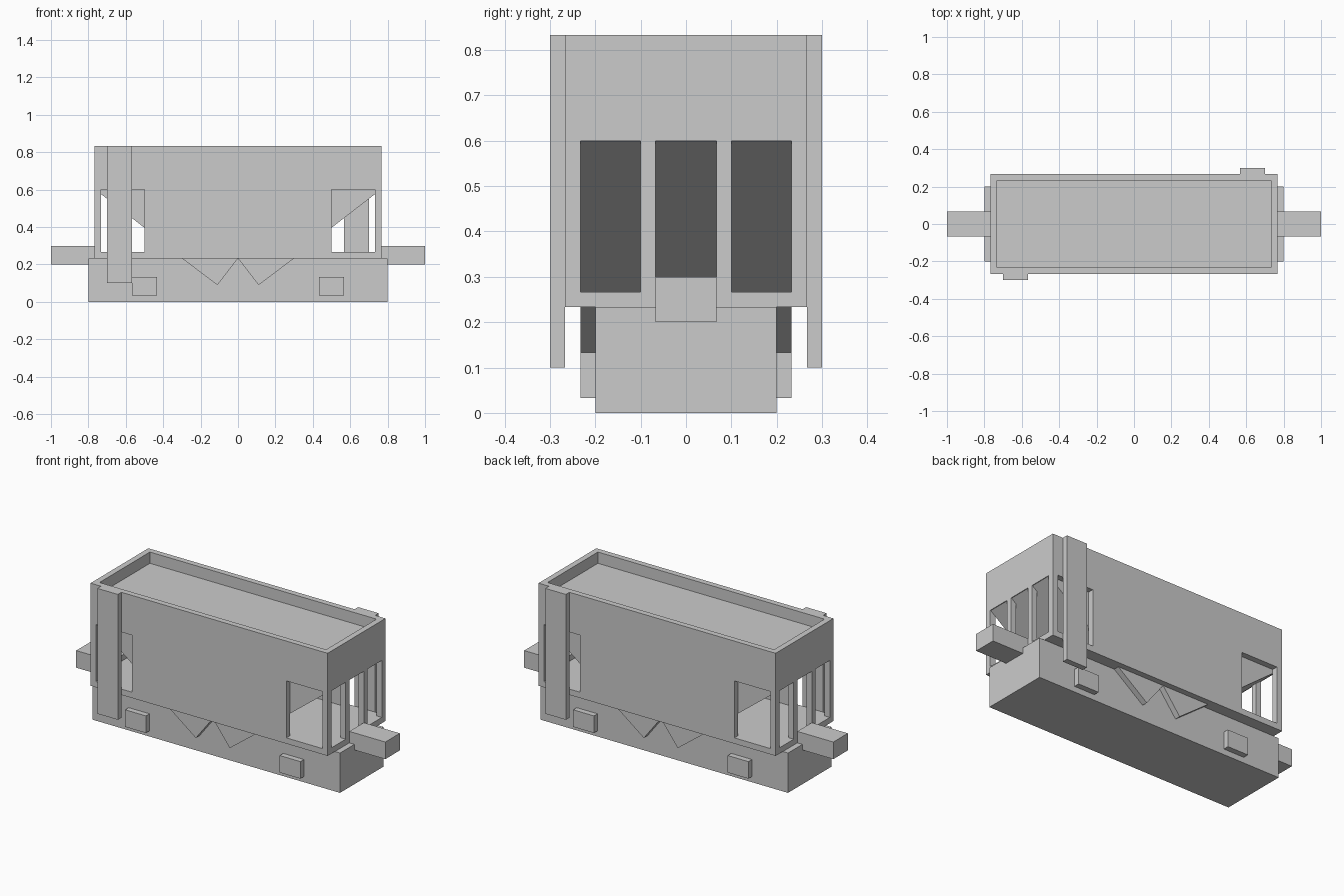
import bpy, bmesh

if "Cube" in bpy.data.objects:
    bpy.data.objects.remove(bpy.data.objects["Cube"])


def prism(name, outline, axis, lo, hi):
    """Extrude a 2D outline along an axis. axis 'y': outline is (x, z); axis 'x': outline is (y, z)."""
    bm = bmesh.new()
    pts = [(a, lo, b) if axis == 'y' else (lo, a, b) for a, b in outline]
    face = bm.faces.new([bm.verts.new(p) for p in pts])
    ext = bmesh.ops.extrude_face_region(bm, geom=[face])
    moved = [v for v in ext['geom'] if isinstance(v, bmesh.types.BMVert)]
    d = hi - lo
    bmesh.ops.translate(bm, verts=moved, vec=(0, d, 0) if axis == 'y' else (d, 0, 0))
    bmesh.ops.recalc_face_normals(bm, faces=bm.faces)
    mesh = bpy.data.meshes.new(name)
    bm.to_mesh(mesh)
    bm.free()
    obj = bpy.data.objects.new(name, mesh)
    bpy.context.collection.objects.link(obj)
    return obj


def box(name, x0, x1, y0, y1, z0, z1):
    return prism(name, [(x0, z0), (x1, z0), (x1, z1), (x0, z1)], 'y', y0, y1)


def span(s, a, b):
    """Range a..b mirrored to side s, in ascending order."""
    return sorted((s * a, s * b))


SILL, LINTEL, TOP = 0.267, 0.6, 0.833

# Lower chassis and cab floor
box("chassis", -0.8, 0.8, -0.2, 0.2, 0, 0.233)
box("floor_slab", -0.767, 0.767, -0.267, 0.267, 0.233, SILL)

# Solid core: sloped underside at each cab, top face is the sunken roof
half = [(0.333, SILL), (0.763, LINTEL), (0.733, LINTEL), (0.733, 0.767)]
prism("core_and_roof", half + [(-x, z) for x, z in reversed(half)], 'y', -0.233, 0.233)

# Long walls with a window near each end
wall = [(0.5, SILL), (0.5, LINTEL), (0.733, LINTEL), (0.733, SILL), (0.767, SILL), (0.767, TOP)]
wall += [(-x, z) for x, z in reversed(wall)]

# End walls with three windows
end = [(0.067, LINTEL), (0.067, SILL), (0.1, SILL), (0.1, LINTEL), (0.233, LINTEL), (0.233, TOP)]
end += [(-y, z) for y, z in reversed(end)]

for s, side, tip in ((-1, "front", "left"), (1, "back", "right")):
    prism(side + "_wall", wall, 'y', *span(s, 0.233, 0.267))
    prism(tip + "_end_wall", end, 'x', *span(s, 0.733, 0.767))

    # Coupler at each end
    box(tip + "_coupler", *span(s, 0.767, 1.0), -0.067, 0.067, 0.2, 0.3)

    # Tall vertical duct, on diagonally opposite corners
    box(side + "_duct", *span(s, 0.567, 0.7), *span(s, 0.267, 0.3), 0.1, TOP)

    # Axle boxes and triangular brackets along the chassis
    for t, end_name in ((-1, "left"), (1, "right")):
        box(f"{side}_{end_name}_axle_box", *span(t, 0.433, 0.567),
            *span(s, 0.2, 0.233), 0.033, 0.133)
        prism(f"{side}_{end_name}_bracket",
              [(0, 0.233), (t * 0.11, 0.09), (t * 0.3, 0.233)],
              'y', *span(s, 0.2, 0.233))
